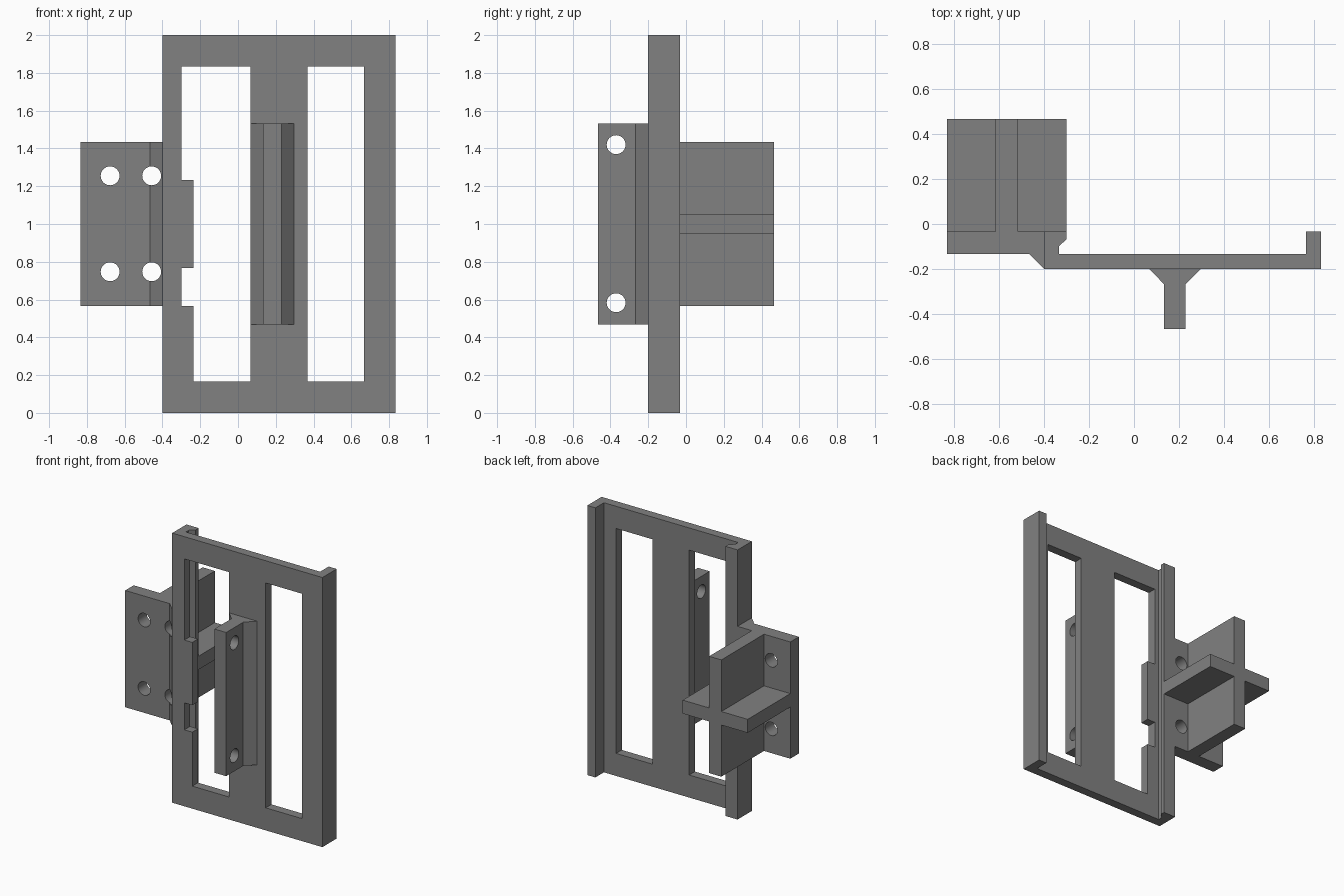
import bpy, bmesh
from math import pi
from mathutils import Matrix

if "Cube" in bpy.data.objects:
    bpy.data.objects.remove(bpy.data.objects["Cube"])


def add_object(name, bm):
    bmesh.ops.recalc_face_normals(bm, faces=bm.faces)
    mesh = bpy.data.meshes.new(name)
    bm.to_mesh(mesh)
    bm.free()
    obj = bpy.data.objects.new(name, mesh)
    bpy.context.collection.objects.link(obj)
    return obj


def extrude(name, profile, z0, z1):
    """Extrude an xy profile from z0 up to z1."""
    bm = bmesh.new()
    face = bm.faces.new([bm.verts.new((x, y, z0)) for x, y in profile])
    top = bmesh.ops.extrude_face_region(bm, geom=[face])["geom"]
    bmesh.ops.translate(bm, vec=(0, 0, z1 - z0),
                        verts=[v for v in top if isinstance(v, bmesh.types.BMVert)])
    return add_object(name, bm)


def box(name, x, y, z):
    return extrude(name, [(x[0], y[0]), (x[1], y[0]), (x[1], y[1]), (x[0], y[1])], *z)


def cylinder(name, centre, axis, radius, depth):
    bm = bmesh.new()
    turn = Matrix.Rotation(pi / 2, 4, 'X' if axis == 'Y' else 'Y')
    bmesh.ops.create_cone(bm, cap_ends=True, segments=32, radius1=radius, radius2=radius,
                          depth=depth, matrix=Matrix.Translation(centre) @ turn)
    return add_object(name, bm)


def boolean(target, tools, operation):
    for tool in tools:
        mod = target.modifiers.new("bool", 'BOOLEAN')
        mod.operation, mod.solver, mod.object = operation, 'EXACT', tool
        bpy.context.view_layer.objects.active = target
        bpy.ops.object.modifier_apply(modifier=mod.name)
        bpy.data.objects.remove(tool)


# Frame: channel with a hooked left lip and a straight right lip
frame = extrude("slotted_frame_bracket", [
    (-0.4, -0.2), (0.833, -0.2), (0.833, -0.033), (0.767, -0.033), (0.767, -0.133),
    (-0.335, -0.133), (-0.335, -0.1), (-0.3, -0.067), (-0.3, -0.033), (-0.4, -0.033)], 0, 2)

# Windows, plus the two notches beside the left one
cut_y = (-0.3, -0.1)
boolean(frame, [
    box("left_window", (-0.235, 0.067), cut_y, (0.167, 1.835)),
    box("right_window", (0.367, 0.667), cut_y, (0.167, 1.835)),
    box("upper_notch", (-0.3, -0.2), cut_y, (1.233, 1.835)),
    box("lower_notch", (-0.3, -0.2), cut_y, (0.567, 0.767))], 'DIFFERENCE')

# Side mounting plate with a chamfered joint, and the cross-shaped fins behind it
Z = (0.567, 1.433)
side_plate = extrude("side_plate", [
    (-0.833, -0.133), (-0.467, -0.133), (-0.4, -0.2), (-0.4, -0.033), (-0.833, -0.033)], *Z)
upright_fin = box("upright_fin", (-0.617, -0.517), (-0.033, 0.467), Z)
level_fin = box("level_fin", (-0.833, -0.3), (-0.033, 0.467), (0.95, 1.05))

# Front tab with flared root
front_tab = extrude("front_tab", [
    (0.067, -0.2), (0.133, -0.267), (0.133, -0.467), (0.23, -0.467),
    (0.23, -0.267), (0.297, -0.2)], 0.467, 1.533)

boolean(frame, [side_plate, upright_fin, level_fin, front_tab], 'UNION')

# Screw holes: four in the side plate, two in the front tab
holes = [cylinder("plate_hole", (x, -0.13, z), 'Y', 0.05, 0.4)
         for x in (-0.677, -0.457) for z in (0.747, 1.255)]
holes += [cylinder("tab_hole", (0.18, -0.37, z), 'X', 0.05, 0.3) for z in (0.583, 1.42)]
boolean(frame, holes, 'DIFFERENCE')

# Dark grey finish
dark_grey = bpy.data.materials.new("dark_grey")
dark_grey.diffuse_color = (0.22, 0.22, 0.22, 1)
dark_grey.use_nodes = True
dark_grey.node_tree.nodes["Principled BSDF"].inputs["Base Color"].default_value = dark_grey.diffuse_color
frame.data.materials.clear()
frame.data.materials.append(dark_grey)

bpy.ops.object.select_all(action='DESELECT')
frame.select_set(True)
bpy.context.view_layer.objects.active = frame
bpy.ops.object.shade_smooth_by_angle()
